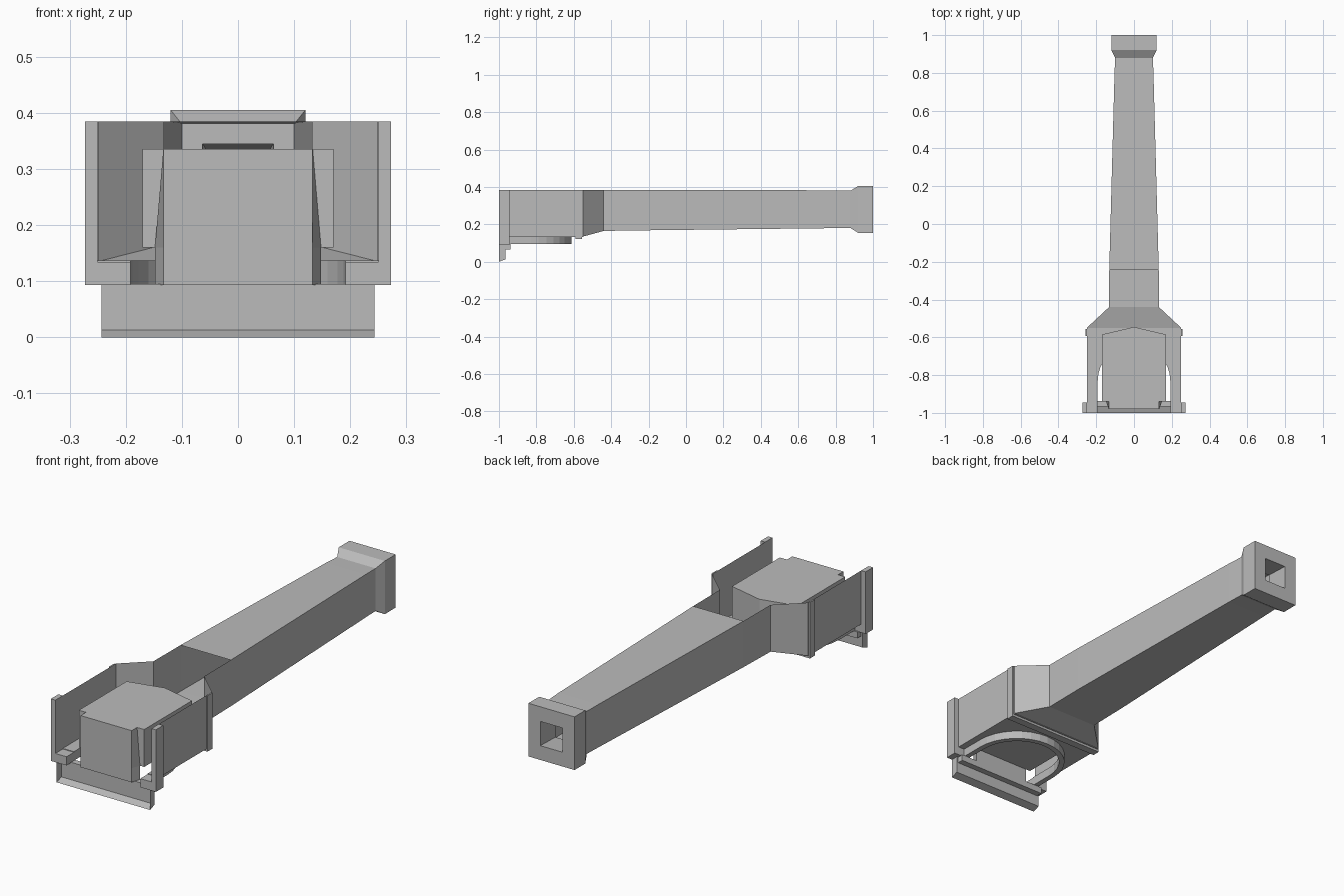
import bpy
import math

cube = bpy.data.objects.get("Cube")
if cube:
    bpy.data.objects.remove(cube, do_unlink=True)

GREY = (0.5, 0.5, 0.5, 1.0)
mat = bpy.data.materials.new("plain_grey")
mat.use_nodes = True
mat.diffuse_color = GREY
mat.node_tree.nodes["Principled BSDF"].inputs["Base Color"].default_value = GREY


def build(name, verts, faces, mirror=False):
    mesh = bpy.data.meshes.new(name)
    mesh.from_pydata(verts, [], faces)
    mesh.materials.append(mat)
    obj = bpy.data.objects.new(name, mesh)
    bpy.context.collection.objects.link(obj)
    if mirror:
        obj.modifiers.new("Mirror", 'MIRROR')
    return obj


def loft(name, rings, skip=(), start=False, end=False, mirror=False):
    """Bridge equal rings of points; skip holds (segment, side) left open."""
    n = len(rings[0])
    verts = [p for ring in rings for p in ring]
    faces = []
    for s in range(len(rings) - 1):
        for i in range(n):
            if (s, i) not in skip:
                a, b = s * n + i, s * n + (i + 1) % n
                faces.append((a, b, b + n, a + n))
    if start:
        faces.append(tuple(reversed(range(n))))
    if end:
        faces.append(tuple(range(len(verts) - n, len(verts))))
    return build(name, verts, faces, mirror)


def rect(y, half, low, high):
    return [(-half, y, low), (half, y, low), (half, y, high), (-half, y, high)]


def prism(name, outline, low, high):
    rings = [[(x, y, z) for x, y in outline] for z in (low, high)]
    return loft(name, rings, start=True, end=True)


def box(name, x, y, z, mirror=False):
    rings = [[(x[0], v, z[0]), (x[1], v, z[0]), (x[1], v, z[1]), (x[0], v, z[1])] for v in y]
    return loft(name, rings, start=True, end=True, mirror=mirror)


BOTTOM, TOP = 0, 2

# Open cradle walls and the funnel narrowing to the chute
loft("cradle_walls", [
    rect(-0.95, 0.25, 0.135, 0.385),
    rect(-0.55, 0.25, 0.135, 0.385),
    rect(-0.44, 0.132, 0.165, 0.385),
    rect(-0.24, 0.131, 0.168, 0.385),
], skip={(0, BOTTOM), (0, TOP), (1, TOP), (2, TOP)})

# Long closed chute with flared end, lined back through a square tunnel
loft("chute", [
    rect(-0.24, 0.131, 0.168, 0.385),
    rect(0.8, 0.103, 0.18, 0.382),
    rect(0.88, 0.1, 0.18, 0.38),
    rect(0.92, 0.12, 0.155, 0.405),
    rect(1.0, 0.12, 0.155, 0.405),
    rect(1.0, 0.058, 0.222, 0.336),
    rect(0.88, 0.063, 0.215, 0.345),
    rect(0.88, 0.1, 0.18, 0.38),
])


# Cradle floor with a U-shaped opening and the rim hanging below it
def arch(radius, centre, front, steps=16):
    arc = [(radius * math.cos(math.pi * i / steps), centre + radius * math.sin(math.pi * i / steps))
           for i in range(steps + 1)]
    return [(radius, front)] + arc + [(-radius, front)]


inner = arch(0.192, -0.83, -0.945)
outer = arch(0.217, -0.83, -0.945)
prism("cradle_floor", [(-0.25, -0.945), (-0.25, -0.55), (0.25, -0.55), (0.25, -0.945)] + inner,
      0.133, 0.137)
prism("floor_rim", inner + outer[::-1], 0.095, 0.134)

# Frame around the cradle where the funnel begins
box("frame_side", (0.249, 0.256), (-0.592, -0.555), (0.122, 0.385), mirror=True)
box("frame_bottom", (-0.256, 0.256), (-0.592, -0.555), (0.122, 0.135))

# Front guide rails and their feet
box("front_rail", (0.25, 0.273), (-1.0, -0.945), (0.093, 0.385), mirror=True)
box("rail_foot", (0.192, 0.25), (-1.0, -0.945), (0.093, 0.134), mirror=True)

# Front apron: back plate, sloping lip, end plates and rear bar
profile = [(-1.0, 0.093), (-1.0, 0.0), (-0.966, 0.013), (-0.966, 0.093)]
loft("front_apron", [[(x, y, z) for y, z in profile] for x in (-0.243, 0.243)],
     skip={(0, 0), (0, 3)}, start=True, end=True)
box("apron_bar", (-0.235, 0.235), (-0.966, -0.937), (0.065, 0.095))

# Sliding block with pointed rear and tapered front
prism("block_body", [(-0.17, -0.94), (0.17, -0.94), (0.17, -0.585), (0, -0.545), (-0.17, -0.585)],
      0.16, 0.336)


def nose_ring(y, low_half):
    side = [(low_half, 0.093), (low_half, 0.16), (0.133, 0.336)]
    return [(x, y, z) for x, z in side] + [(-x, y, z) for x, z in reversed(side)]


loft("block_nose", [nose_ring(-0.98, 0.133), nose_ring(-0.94, 0.148)], start=True, end=True)
